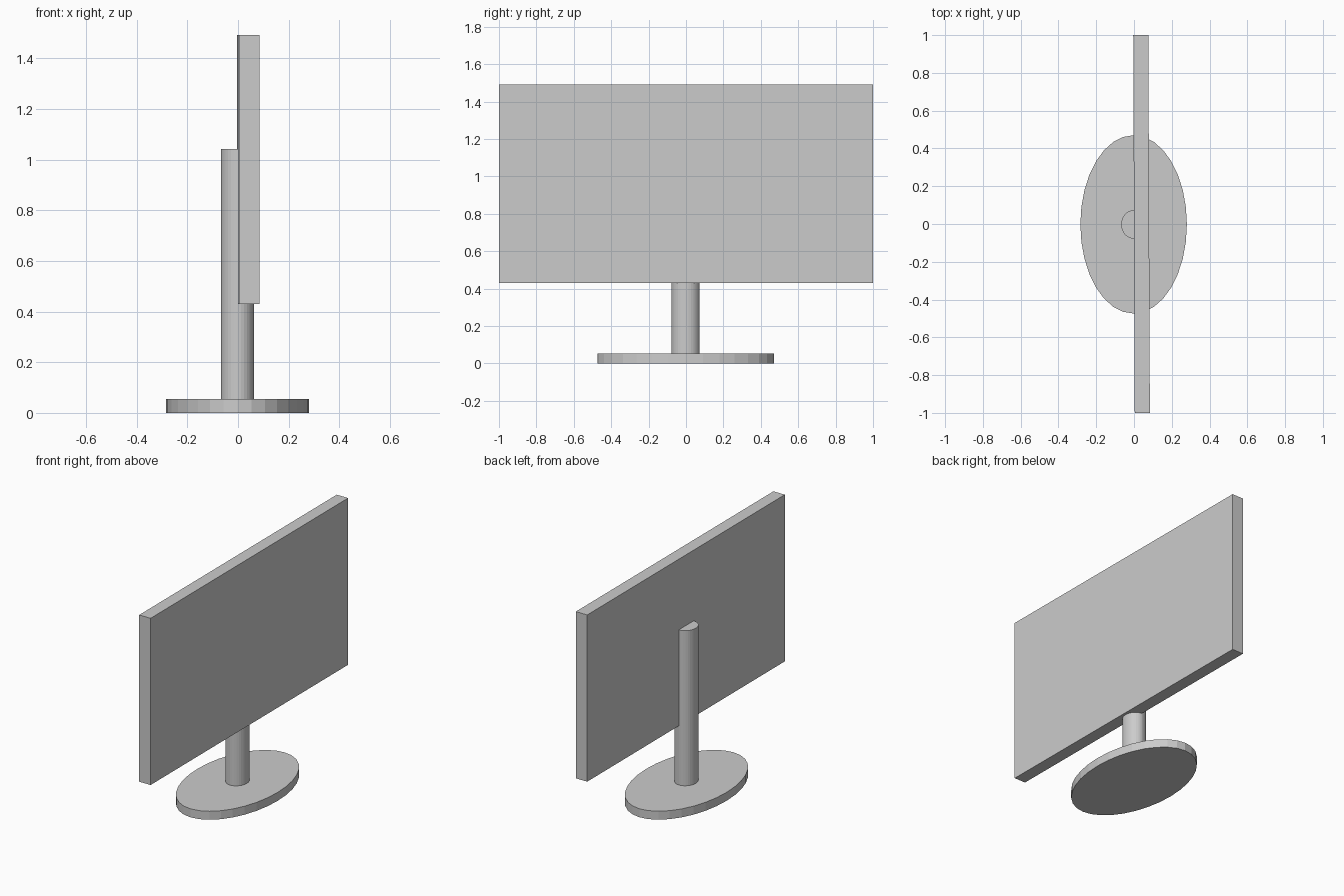
import bpy
from math import atan

cube = bpy.data.objects.get("Cube")
if cube:
    bpy.data.objects.remove(cube, do_unlink=True)

# One light grey finish
grey = bpy.data.materials.new("light_grey")
grey.use_nodes = True
colour = (0.6, 0.6, 0.6, 1)
grey.diffuse_color = colour
grey.node_tree.nodes["Principled BSDF"].inputs["Base Color"].default_value = colour


def finish(name):
    obj = bpy.context.object
    obj.name = obj.data.name = name
    bpy.ops.object.transform_apply(location=False, rotation=False, scale=True)
    obj.data.materials.append(grey)
    return obj


def oval_column(name, rx, ry, bottom, top):
    bpy.ops.mesh.primitive_cylinder_add(
        vertices=32, radius=1, depth=1, location=(-0.002, -0.002, (bottom + top) / 2))
    bpy.context.object.scale = (rx, ry, top - bottom)
    return finish(name)


# Oval foot and the post that rises into the back of the screen
oval_column("base", 0.282, 0.472, 0, 0.054)
oval_column("post", 0.066, 0.075, 0.054, 1.042)

# Thin screen, turned very slightly about the vertical
bpy.ops.mesh.primitive_cube_add(size=1, location=(0.04, 0, 0.961))
bpy.context.object.scale = (0.08, 2, 1.062)
screen = finish("screen")
screen.rotation_euler.z = atan(0.004)
